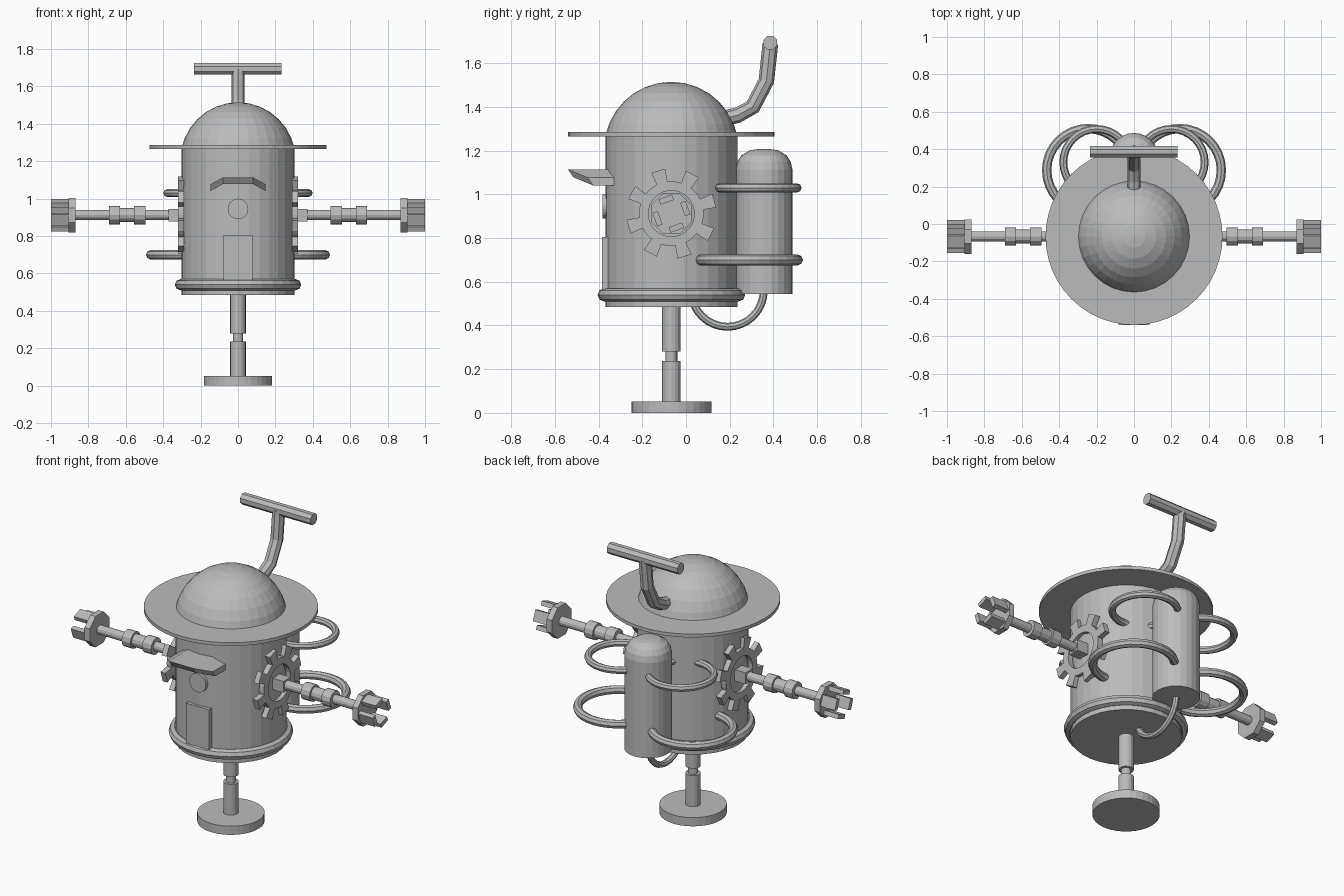
import bpy, bmesh, math
from mathutils import Vector, Matrix

if "Cube" in bpy.data.objects:
    bpy.data.objects.remove(bpy.data.objects["Cube"])

CY = -0.067          # body axis in y
ARM_Z = 0.912
metal = bpy.data.materials.new("grey_metal")
metal.diffuse_color = (0.5, 0.5, 0.5, 1)
metal.use_nodes = True
metal.node_tree.nodes["Principled BSDF"].inputs["Base Color"].default_value = metal.diffuse_color


def finish(name, bm):
    bmesh.ops.recalc_face_normals(bm, faces=bm.faces[:])
    me = bpy.data.meshes.new(name)
    bm.to_mesh(me)
    bm.free()
    me.materials.append(metal)
    ob = bpy.data.objects.new(name, me)
    bpy.context.collection.objects.link(ob)
    return ob


def lathe(name, profile, at, axis='Z', n=32, turn=0.0):
    """Spin (radius, height) pairs about an axis and cap both ends."""
    bm = bmesh.new()
    rot = {'Z': Matrix(), 'X': Matrix.Rotation(math.pi / 2, 4, 'Y'),
           '-X': Matrix.Rotation(-math.pi / 2, 4, 'Y'),
           '-Y': Matrix.Rotation(math.pi / 2, 4, 'X')}[axis]
    m = Matrix.Translation(at) @ rot
    rings = []
    for r, h in profile:
        rings.append([bm.verts.new(m @ Vector((r * math.cos(a), r * math.sin(a), h)))
                      for a in (2 * math.pi * i / n + turn for i in range(n))])
    for a, b in zip(rings, rings[1:]):
        for i in range(n):
            j = (i + 1) % n
            bm.faces.new((a[i], a[j], b[j], b[i]))
    bm.faces.new(rings[0])
    bm.faces.new(rings[-1])
    return finish(name, bm)


def box(name, lo, hi):
    bm = bmesh.new()
    bmesh.ops.create_cube(bm, size=1)
    for v in bm.verts:
        v.co = [(l + h) / 2 + c * (h - l) for l, h, c in zip(lo, hi, v.co)]
    return finish(name, bm)


def tube(name, points, r, sides=8, closed=False):
    """Sweep a round section along a path."""
    bm = bmesh.new()
    pts = [Vector(p) for p in points]
    n = len(pts)
    # path plane normal keeps the section from twisting
    flat = (pts[n // 3] - pts[0]).cross(pts[2 * n // 3] - pts[0]).normalized()
    rings = []
    for i, p in enumerate(pts):
        a = pts[(i - 1) % n] if closed or i else p
        b = pts[(i + 1) % n] if closed or i < n - 1 else p
        side = flat.cross((b - a).normalized())
        rings.append([bm.verts.new(p + r * (math.cos(t) * side + math.sin(t) * flat))
                      for t in (2 * math.pi * k / sides for k in range(sides))])
    for i in range(n if closed else n - 1):
        a, b = rings[i], rings[(i + 1) % n]
        for k in range(sides):
            j = (k + 1) % sides
            bm.faces.new((a[k], a[j], b[j], b[k]))
    if not closed:
        bm.faces.new(rings[0])
        bm.faces.new(rings[-1])
    return finish(name, bm)


def hoop(name, c, R, r, n=32):
    pts = [(c[0] + R * math.cos(2 * math.pi * i / n),
            c[1] + R * math.sin(2 * math.pi * i / n), c[2]) for i in range(n)]
    return tube(name, pts, r, closed=True)


# Foot and stepped leg
lathe("foot", [(0.183, 0), (0.183, 0.052)], (0, CY, 0))
lathe("leg", [(0.042, 0.05), (0.042, 0.237), (0.027, 0.237), (0.027, 0.28),
              (0.042, 0.28), (0.042, 0.49)], (0, CY, 0), n=16)

# Body, base ring, brim and dome
lathe("body", [(0.302, 0.485), (0.302, 1.27)], (0, CY, 0))
hoop("base_ring", (0, CY, 0.54), 0.308, 0.03)
lathe("brim", [(0.473, 1.266), (0.473, 1.286)], (0, CY, 0), n=48)
dome = [(0.308 * math.cos(math.radians(a)), 1.207 + 0.308 * math.sin(math.radians(a)))
        for a in (13, 22.5, 33.75, 45, 56.25, 67.5, 78.75, 89.5)]
lathe("dome", dome, (0, CY, 0))

# Door and round button on the front
box("door", (-0.077, -0.384, 0.565), (0.077, -0.3, 0.805))
lathe("button", [(0.055, 0.0), (0.055, 0.08)], (0, -0.303, 0.945), '-Y', 24)

# Bent visor: flat middle with a sloping flap each side
bm = bmesh.new()
rows = []
for x, tip, top in ((-0.147, -0.45, 1.077), (-0.08, -0.54, 1.114),
                    (0.08, -0.54, 1.114), (0.147, -0.45, 1.077)):
    rows.append([bm.verts.new(v) for v in (
        (x, -0.325, top), (x, tip, top), (x, tip + 0.025, top - 0.036),
        (x, -0.325, top - 0.036))])
for a, b in zip(rows, rows[1:]):
    for k in range(4):
        j = (k + 1) % 4
        bm.faces.new((a[k], a[j], b[j], b[k]))
bm.faces.new(rows[0])
bm.faces.new(rows[-1])
finish("visor", bm)

# Back tank with rounded top
lathe("tank", [(0.13, 0.545), (0.13, 1.115), (0.122, 1.15), (0.104, 1.178),
               (0.065, 1.202), (0.03, 1.207)], (0, 0.357, 0), n=24)

# Hose from the tank to the underside of the body
tube("hose", [(0, 0.19 + 0.166 * math.cos(a), 0.56 - 0.166 * math.sin(a))
              for a in (math.pi * i / 16 for i in range(17))], 0.018)

# Periscope pipe and cross bar
tube("periscope_pipe", [(0, 0.16, 1.345), (0, 0.235, 1.362), (0, 0.305, 1.40),
                        (0, 0.368, 1.52), (0, 0.386, 1.69)], 0.036)
lathe("periscope_bar", [(0.034, -0.235), (0.034, 0.232)], (0, 0.386, 1.694),
      'X', 8, math.pi / 8)


def gear(name, s):
    """Open ring with eight teeth, standing on the side of the body."""
    bm = bmesh.new()
    x0, x1 = 0.29, 0.322

    def prism(poly):
        a = [bm.verts.new((s * x0, CY + y, ARM_Z + z)) for y, z in poly]
        b = [bm.verts.new((s * x1, CY + y, ARM_Z + z)) for y, z in poly]
        bm.faces.new(a)
        bm.faces.new(b)
        for i in range(len(a)):
            j = (i + 1) % len(a)
            bm.faces.new((a[i], a[j], b[j], b[i]))

    n = 32
    rings = []
    for x, r in ((x0, 0.105), (x1, 0.105), (x1, 0.148), (x0, 0.148)):
        rings.append([bm.verts.new((s * x, CY + r * math.cos(2 * math.pi * i / n),
                                    ARM_Z + r * math.sin(2 * math.pi * i / n)))
                      for i in range(n)])
    for k in range(4):
        a, b = rings[k], rings[(k + 1) % 4]
        for i in range(n):
            j = (i + 1) % n
            bm.faces.new((a[i], a[j], b[j], b[i]))
    for k in range(8):
        t = math.radians(17 + 45 * k)
        c, d = math.cos(t), math.sin(t)
        prism([(u * c - w * d, u * d + w * c) for u, w in
               ((0.14, -0.025), (0.205, -0.033), (0.205, 0.033), (0.14, 0.025))])
    finish(name, bm)


for s, side in ((1, "right"), (-1, "left")):
    ax = 'X' if s > 0 else '-X'
    at = (0, CY, ARM_Z)
    gear(side + "_gear", s)
    # Shoulder block, jointed arm and wrist plate
    xs = sorted((s * 0.28, s * 0.372))
    box(side + "_shoulder", (xs[0], CY - 0.034, ARM_Z - 0.034),
        (xs[1], CY + 0.034, ARM_Z + 0.034))
    lathe(side + "_arm", [(0.027, 0.36), (0.027, 0.495), (0.049, 0.495), (0.049, 0.555),
                          (0.037, 0.555), (0.037, 0.632), (0.049, 0.632), (0.049, 0.69),
                          (0.027, 0.69), (0.027, 0.88)], at, ax, 12)
    lathe(side + "_wrist", [(0.1, 0.87), (0.1, 0.905)], at, ax, 8, math.pi / 8)
    # Four prongs around the wrist
    for k in range(4):
        bm = bmesh.new()
        bmesh.ops.create_cube(bm, size=1)
        rot = Matrix.Rotation(math.radians(20 + 90 * k), 4, 'X')
        for v in bm.verts:
            p = Vector((s * (0.95 + v.co.x * 0.1), v.co.y * 0.065, 0.068 + v.co.z * 0.026))
            v.co = rot @ p + Vector(at)
        finish(f"{side}_prong_{k + 1}", bm)
    # Side hoops joining tank and body
    hoop(side + "_upper_hoop", (s * 0.2, 0.33, 1.03), 0.178, 0.021)
    hoop(side + "_lower_hoop", (s * 0.245, 0.288, 0.70), 0.222, 0.025)
